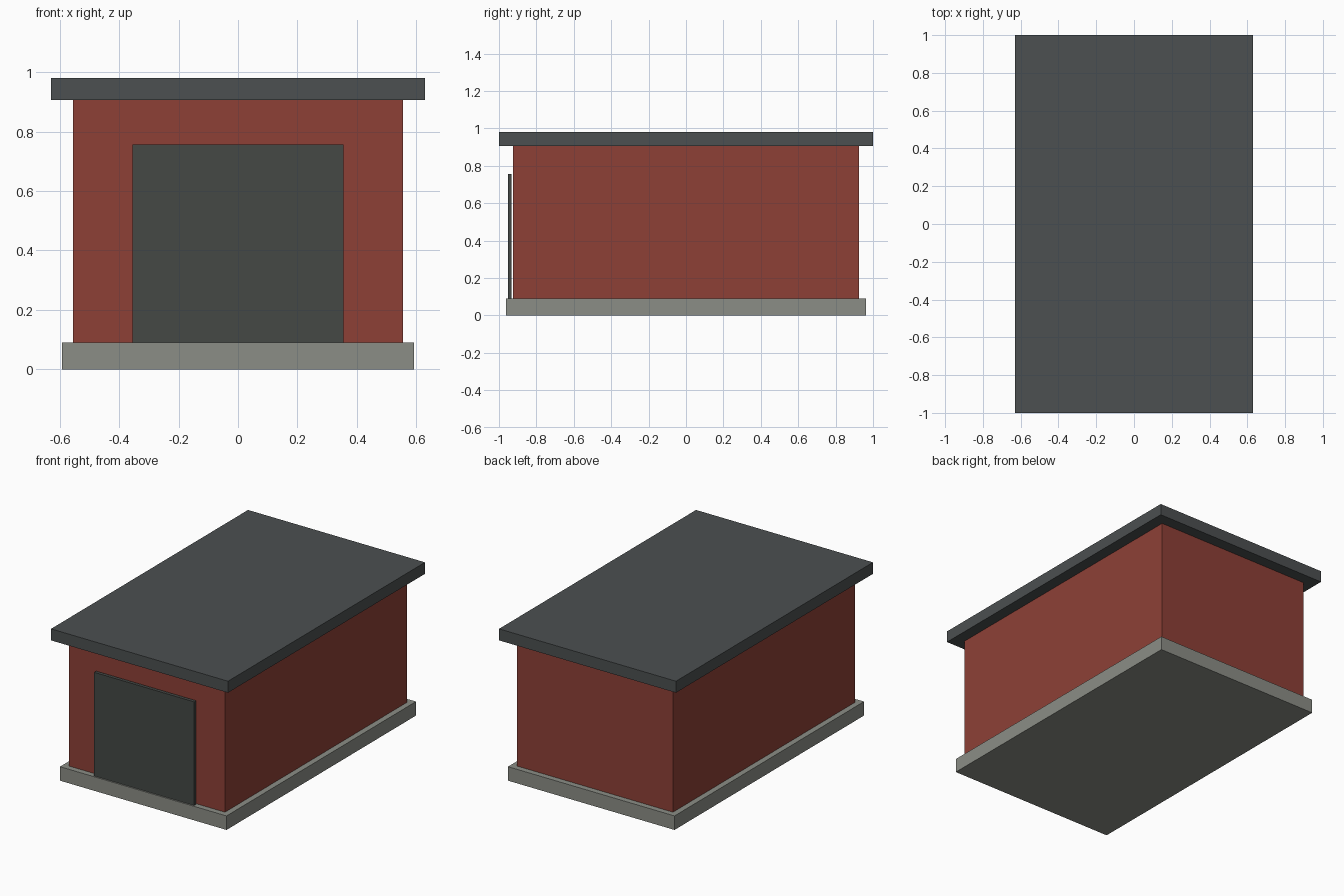
import bpy

if "Cube" in bpy.data.objects:
    bpy.data.objects.remove(bpy.data.objects["Cube"])


def material(name, rgb):
    mat = bpy.data.materials.new(name)
    mat.diffuse_color = (*rgb, 1.0)
    mat.use_nodes = True
    mat.node_tree.nodes["Principled BSDF"].inputs["Base Color"].default_value = mat.diffuse_color
    return mat


def box(name, x, y, z, mat):
    """Box spanning the given (min, max) ranges on each axis."""
    spans = (x, y, z)
    bpy.ops.mesh.primitive_cube_add(size=1, location=[(a + b) / 2 for a, b in spans])
    obj = bpy.context.object
    obj.name = name
    obj.scale = [b - a for a, b in spans]
    bpy.ops.object.transform_apply(location=False, rotation=False, scale=True)
    obj.data.materials.append(mat)
    return obj


concrete = material("concrete", (0.26, 0.27, 0.24))
brick = material("brick", (0.27, 0.051, 0.037))
slate = material("slate", (0.072, 0.08, 0.082))
door_paint = material("door_paint", (0.058, 0.065, 0.06))

# Foundation slab
box("foundation", (-0.592, 0.592), (-0.962, 0.962), (0, 0.09), concrete)

# Brick body
box("walls", (-0.555, 0.555), (-0.925, 0.925), (0.09, 0.906), brick)

# Overhanging flat roof
box("roof", (-0.629, 0.629), (-1, 1), (0.906, 0.98), slate)

# Wide door panel standing just proud of the front wall
box("door", (-0.355, 0.355), (-0.953, -0.932), (0.09, 0.756), door_paint)
